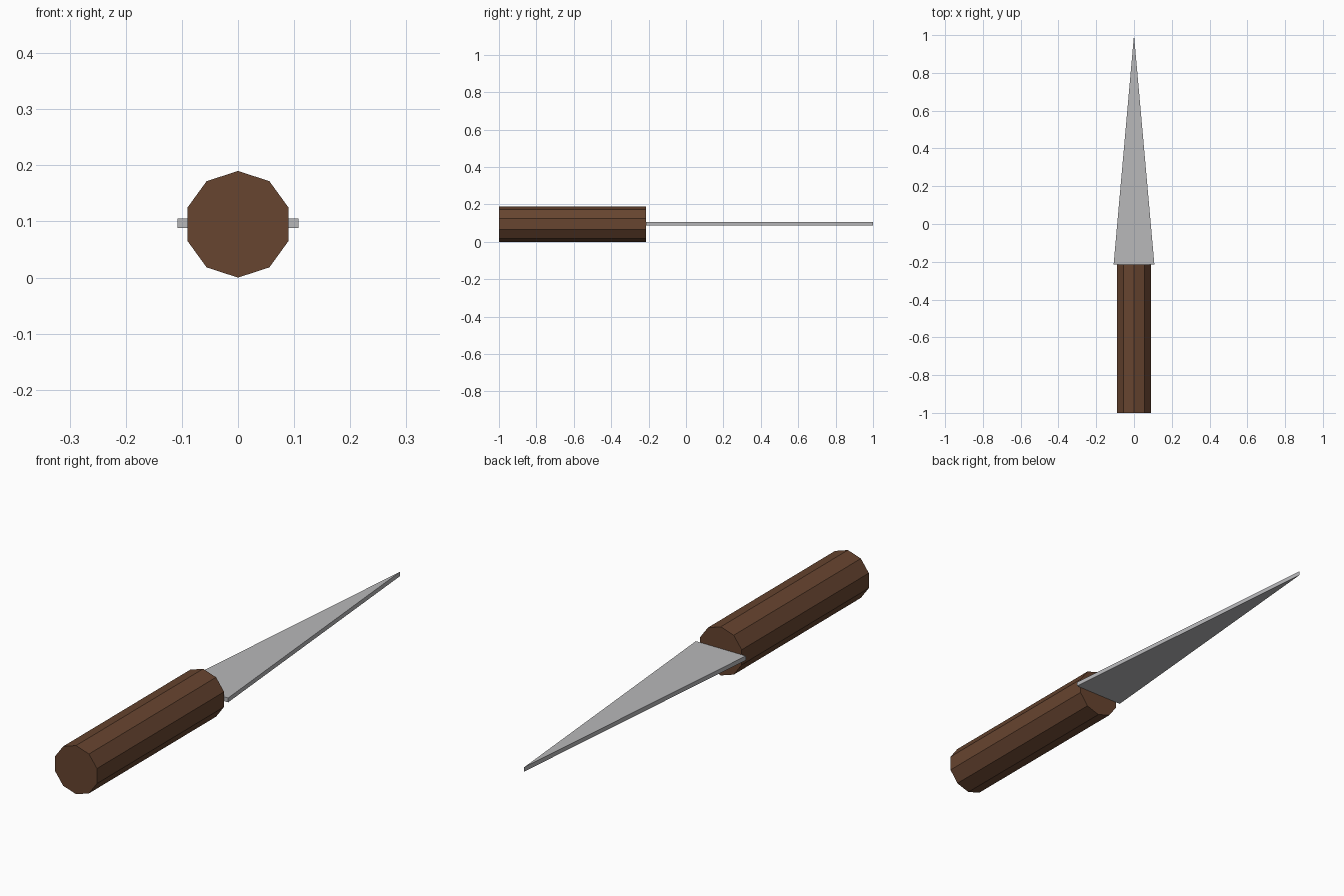
import bpy, bmesh, math

if "Cube" in bpy.data.objects:
    bpy.data.objects.remove(bpy.data.objects["Cube"])


def make_material(name, rgb):
    mat = bpy.data.materials.new(name)
    mat.diffuse_color = (*rgb, 1.0)
    mat.use_nodes = True
    mat.node_tree.nodes["Principled BSDF"].inputs["Base Color"].default_value = mat.diffuse_color
    return mat


def extrude_profile(name, points, offset, mat):
    """Make a flat-faced solid by extruding a closed outline along an offset."""
    bm = bmesh.new()
    face = bm.faces.new([bm.verts.new(p) for p in points])
    result = bmesh.ops.extrude_face_region(bm, geom=[face], use_keep_orig=True)
    new_verts = [g for g in result["geom"] if isinstance(g, bmesh.types.BMVert)]
    bmesh.ops.translate(bm, verts=new_verts, vec=offset)
    bmesh.ops.recalc_face_normals(bm, faces=bm.faces[:])
    mesh = bpy.data.meshes.new(name)
    bm.to_mesh(mesh)
    bm.free()
    mesh.materials.append(mat)
    obj = bpy.data.objects.new(name, mesh)
    bpy.context.collection.objects.link(obj)
    return obj


wood = make_material("brown wood", (0.135, 0.058, 0.029))
steel = make_material("grey steel", (0.48, 0.48, 0.49))

RADIUS = 0.095
JOIN_Y = -0.215

# Ten-sided handle with a corner at the top
outline = [(RADIUS * math.sin(math.tau * i / 10), -1.0,
            RADIUS + RADIUS * math.cos(math.tau * i / 10)) for i in range(10)]
extrude_profile("handle", outline, (0, JOIN_Y + 1.0, 0), wood)

# Thin triangular blade, its base flush with the handle end
THICK = 0.017
z = 0.0965 - THICK / 2
triangle = [(-0.108, JOIN_Y, z), (0.108, JOIN_Y, z), (0, 1.0, z)]
extrude_profile("blade", triangle, (0, 0, THICK), steel)
